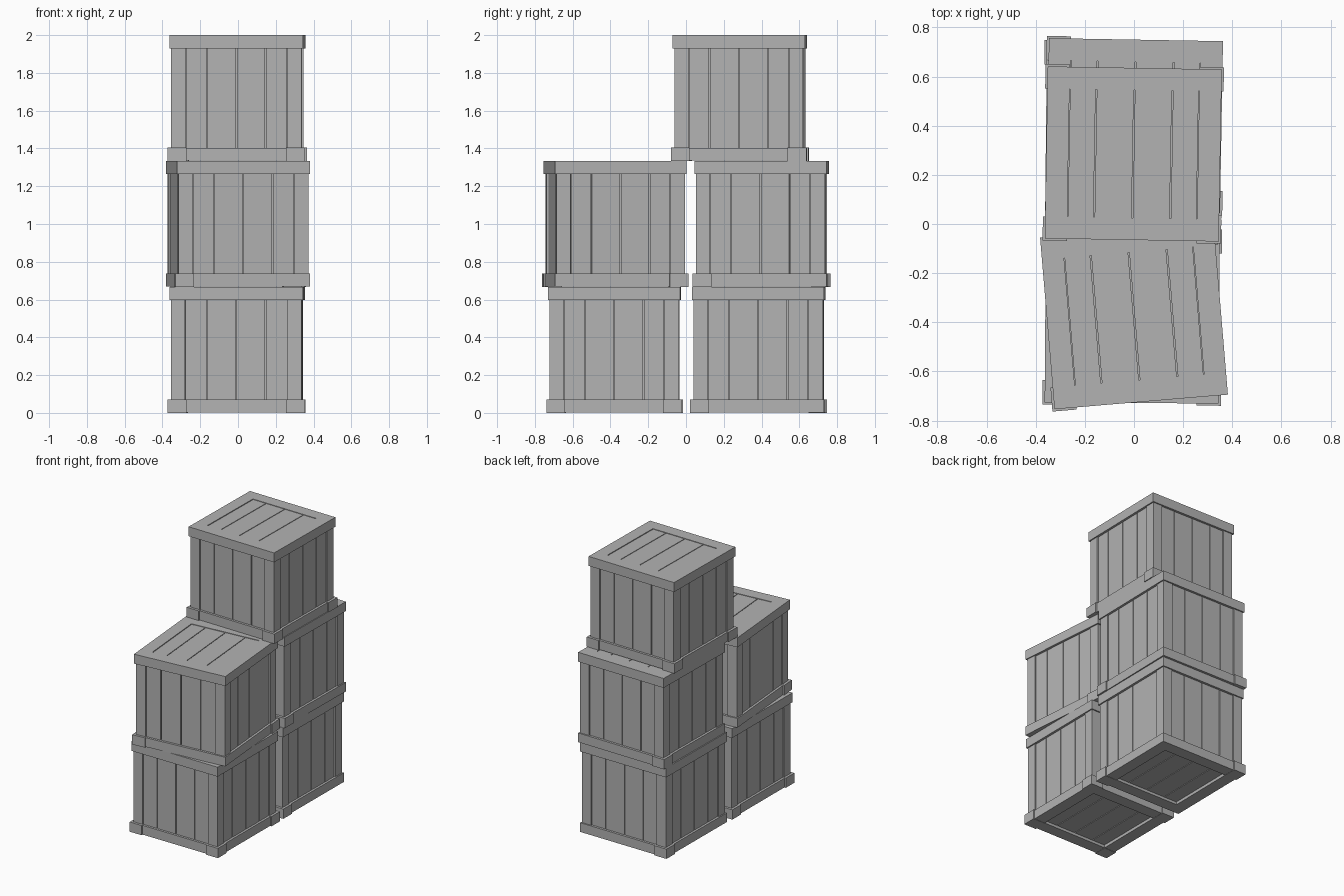
import bpy, bmesh
from math import radians
from mathutils import Matrix

if "Cube" in bpy.data.objects:
    bpy.data.objects.remove(bpy.data.objects["Cube"], do_unlink=True)

wood = bpy.data.materials.new("weathered_grey")
wood.use_nodes = True
GREY = (0.45, 0.45, 0.45, 1)
wood.diffuse_color = GREY
wood.node_tree.nodes["Principled BSDF"].inputs["Base Color"].default_value = GREY

HX, HY, H = 0.354, 0.35, 0.6667   # rim half width, half depth, crate height
RIM, BOARD, INSET = 0.07, 0.09, 0.009
BX, BY = HX - INSET, HY - INSET   # body half sizes
POST, RECESS, GAP = 0.075, 0.008, 0.005


def box(bm, x0, x1, y0, y1, z0, z1):
    m = Matrix.Translation(((x0 + x1) / 2, (y0 + y1) / 2, (z0 + z1) / 2))
    m = m @ Matrix.Diagonal((x1 - x0, y1 - y0, z1 - z0, 1))
    bmesh.ops.create_cube(bm, size=1, matrix=m)


def spans(half):
    """Four planks with narrow gaps across an opening."""
    edges = [-half, -0.155, 0, 0.155, half]
    return [(a + GAP / 2, b - GAP / 2) for a, b in zip(edges, edges[1:])]


def rim(bm, z0, z1):
    for s in (-1, 1):
        y = sorted((s * HY, s * (HY - BOARD)))
        x = sorted((s * HX, s * (HX - BOARD)))
        box(bm, -HX, HX, *y, z0, z1)
        box(bm, *x, BOARD - HY, HY - BOARD, z0, z1)


def finish(bm, name, parent):
    me = bpy.data.meshes.new(name)
    bm.to_mesh(me)
    bm.free()
    me.materials.append(wood)
    ob = bpy.data.objects.new(name, me)
    bpy.context.collection.objects.link(ob)
    ob.parent = parent


def crate(name, x, y, level, angle, feet):
    root = bpy.data.objects.new(name, None)
    bpy.context.collection.objects.link(root)
    root.location = (x, y, level * H)
    root.rotation_euler.z = radians(angle)

    # Top and bottom frames
    bm = bmesh.new()
    rim(bm, 0.002, RIM)
    rim(bm, H - RIM, H)
    finish(bm, name + "_rims", root)

    # Raised blocks on the lower corners
    bm = bmesh.new()
    for sx, sy in feet:
        xs = sorted((sx * (HX + 0.009), sx * (HX - BOARD)))
        ys = sorted((sy * (HY + 0.009), sy * (HY - BOARD)))
        box(bm, *xs, *ys, 0, RIM + 0.002)
    finish(bm, name + "_corner_blocks", root)

    # Corner posts
    bm = bmesh.new()
    for sx in (-1, 1):
        for sy in (-1, 1):
            xs = sorted((sx * BX, sx * (BX - POST)))
            ys = sorted((sy * BY, sy * (BY - POST)))
            box(bm, *xs, *ys, RIM / 2, H - RIM / 2)
    finish(bm, name + "_posts", root)

    # Wall, lid and floor planks
    bm = bmesh.new()
    px, py = BX - RECESS, BY - RECESS
    for s in (-1, 1):
        ys = sorted((s * py, s * (py - 0.012)))
        xs = sorted((s * px, s * (px - 0.012)))
        for a, b in spans(BX - POST):
            box(bm, a, b, *ys, RIM / 2, H - RIM / 2)
        for a, b in spans(BY - POST):
            box(bm, *xs, a, b, RIM / 2, H - RIM / 2)
    for a, b in spans(HX - BOARD):
        box(bm, a, b, BOARD - HY, HY - BOARD, H - 0.02, H - 0.004)
        box(bm, a, b, BOARD - HY, HY - BOARD, 0.022, 0.04)
    finish(bm, name + "_planks", root)

    # Solid core behind the gaps
    bm = bmesh.new()
    box(bm, 0.01 - px, px - 0.01, 0.01 - py, py - 0.01, 0.03, H - 0.014)
    finish(bm, name + "_core", root)


rising = [(-1, -1), (1, 1)]
falling = [(-1, 1), (1, -1)]
crate("bottom_front_crate", -0.007, -0.378, 0, -0.4, rising + falling)
crate("bottom_back_crate", -0.004, 0.385, 0, -0.6, falling)
crate("middle_front_crate", 0, -0.375, 1, 4.8, rising)
crate("middle_back_crate", 0.002, 0.4, 1, -1, falling)
crate("top_crate", -0.003, 0.285, 2, -1, rising + falling)
